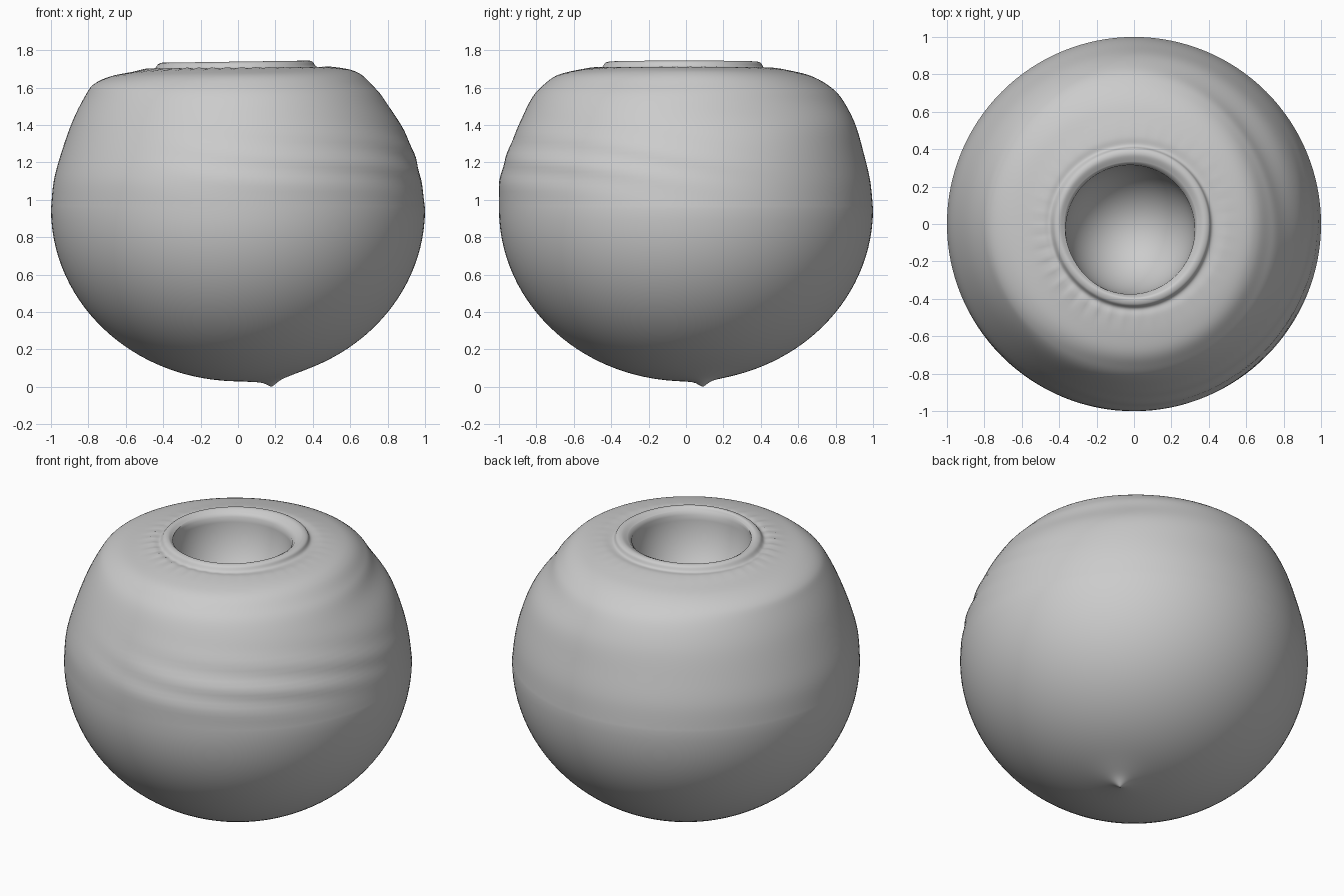
import bpy, bmesh, math
from math import sin, cos, exp, pi, tau, hypot
from mathutils import Vector

if "Cube" in bpy.data.objects:
    bpy.data.objects.remove(bpy.data.objects["Cube"])

SEGMENTS = 128
TIP = Vector((0.18, 0.09))          # drip point under the base
MOUTH = Vector((-0.02, -0.03))      # centre of the opening

# Wall from the equator to the lip: height, then reach towards +x, +y, -x, -y
WALL = [
    (0.95, 1.0, 1.0, 1.0, 1.0),
    (1.1, 0.98, 0.985, 0.985, 0.997),
    (1.25, 0.94, 0.95, 0.945, 0.955),
    (1.42, 0.865, 0.9, 0.885, 0.885),
    (1.55, 0.785, 0.83, 0.82, 0.82),
    (1.62, 0.715, 0.75, 0.77, 0.755),
    (1.665, 0.66, 0.66, 0.68, 0.69),
    (1.69, 0.6, 0.56, 0.56, 0.6),
    (1.705, 0.5, 0.47, 0.49, 0.5),
    (1.705, 0.425, 0.42, 0.45, 0.455),
    (1.732, 0.4, 0.4, 0.425, 0.43),
    (1.738, 0.37, 0.37, 0.4, 0.4),
    (1.72, 0.335, 0.33, 0.37, 0.385),
]


def smooth_rows(rows, steps):
    """Pass a smooth curve through the profile rows."""
    out = []
    for i in range(len(rows) - 1):
        a, b = rows[max(i - 1, 0)], rows[i]
        c, d = rows[i + 1], rows[min(i + 2, len(rows) - 1)]
        for s in range(steps):
            t = s / steps
            out.append([0.5 * (2 * q + (r - p) * t + (2 * p - 5 * q + 4 * r - u) * t**2
                               + (3 * q - p - 3 * r + u) * t**3)
                        for p, q, r, u in zip(a, b, c, d)])
    return out + [list(rows[-1])]


def bump(value, centre, width):
    return exp(-((value - centre) / width) ** 2)


def facing(angle, centre):
    """One towards the given direction, zero away from it."""
    return max(0.0, cos(angle - centre)) ** 2


def base_point(radius, angle):
    """Rounded underside with its rings drawn towards the drip point."""
    p = TIP * (1 - radius) ** 2 + Vector((cos(angle), sin(angle))) * radius
    d = (p - TIP).length
    z = 0.95 - 0.92 * math.sqrt(max(0.0, 1 - p.length_squared))
    z -= 0.018 * exp(-(d / 0.12) ** 2) + 0.03 * exp(-(d / 0.035) ** 1.5)
    return Vector((p.x, p.y, max(0, z)))


def wall_point(row, angle):
    """Uneven wall, shoulder and lip with soft folds and pleats."""
    z, east, north, west, south = row
    c, s = cos(angle), sin(angle)
    r = (east if c > 0 else west) * c * c + (north if s > 0 else south) * s * s
    # hollow in the back shoulder and slanting folds on the front
    r -= 0.035 * bump(z, 1.52, 0.1) * facing(angle, pi / 5) ** 2
    fold = bump(z, 1.22, 0.14) * facing(angle, -pi / 4)
    r += 0.006 * fold * sin(42 * z + 5 * angle + sin(3 * angle))
    # fine pleats around the neck
    pleat = bump(r, 0.5, 0.05) if z > 1.66 else 0
    z += 0.004 * pleat * sin(40 * angle) * (0.2 + facing(angle, -0.7 * pi))
    # the neck leans slightly
    z += 0.015 * r * c * max(0, (z - 1.6) / 0.14)
    return Vector((r * c, r * s, z))


def bowl_point(turn, angle):
    """Round hollow below the lip."""
    r = 0.345 * cos(turn)
    return Vector((MOUTH.x + r * cos(angle), MOUTH.y + r * sin(angle),
                   1.7 - 0.42 * sin(turn)))


bm = bmesh.new()
angles = [tau * i / SEGMENTS for i in range(SEGMENTS)]
rings = []
for k in range(1, 40):
    radius = sin(pi / 2 * (k / 40) ** 1.5)
    rings.append([bm.verts.new(base_point(radius, a)) for a in angles])
for row in smooth_rows(WALL, 6):
    rings.append([bm.verts.new(wall_point(row, a)) for a in angles])
for k in range(20):
    rings.append([bm.verts.new(bowl_point(pi / 2 * k / 20, a)) for a in angles])

# Skin the rings, then close the base and the bottom of the bowl
for low, high in zip(rings, rings[1:]):
    for i in range(SEGMENTS):
        j = (i + 1) % SEGMENTS
        bm.faces.new((low[i], low[j], high[j], high[i]))
for ring, end in ((rings[0], base_point(0, 0)), (rings[-1], bowl_point(pi / 2, 0))):
    pole = bm.verts.new(end)
    for i in range(SEGMENTS):
        bm.faces.new((ring[i], ring[(i + 1) % SEGMENTS], pole))
bmesh.ops.recalc_face_normals(bm, faces=bm.faces)

mesh = bpy.data.meshes.new("round_pot")
bm.to_mesh(mesh)
bm.free()
pot = bpy.data.objects.new("round_pot", mesh)
bpy.context.collection.objects.link(pot)

# Plain grey clay
clay = bpy.data.materials.new("grey_clay")
clay.use_nodes = True
grey = (0.6, 0.6, 0.6, 1)
clay.diffuse_color = grey
clay.node_tree.nodes["Principled BSDF"].inputs["Base Color"].default_value = grey
mesh.materials.append(clay)

bpy.context.view_layer.objects.active = pot
pot.select_set(True)
bpy.ops.object.shade_smooth_by_angle(angle=math.radians(50))
